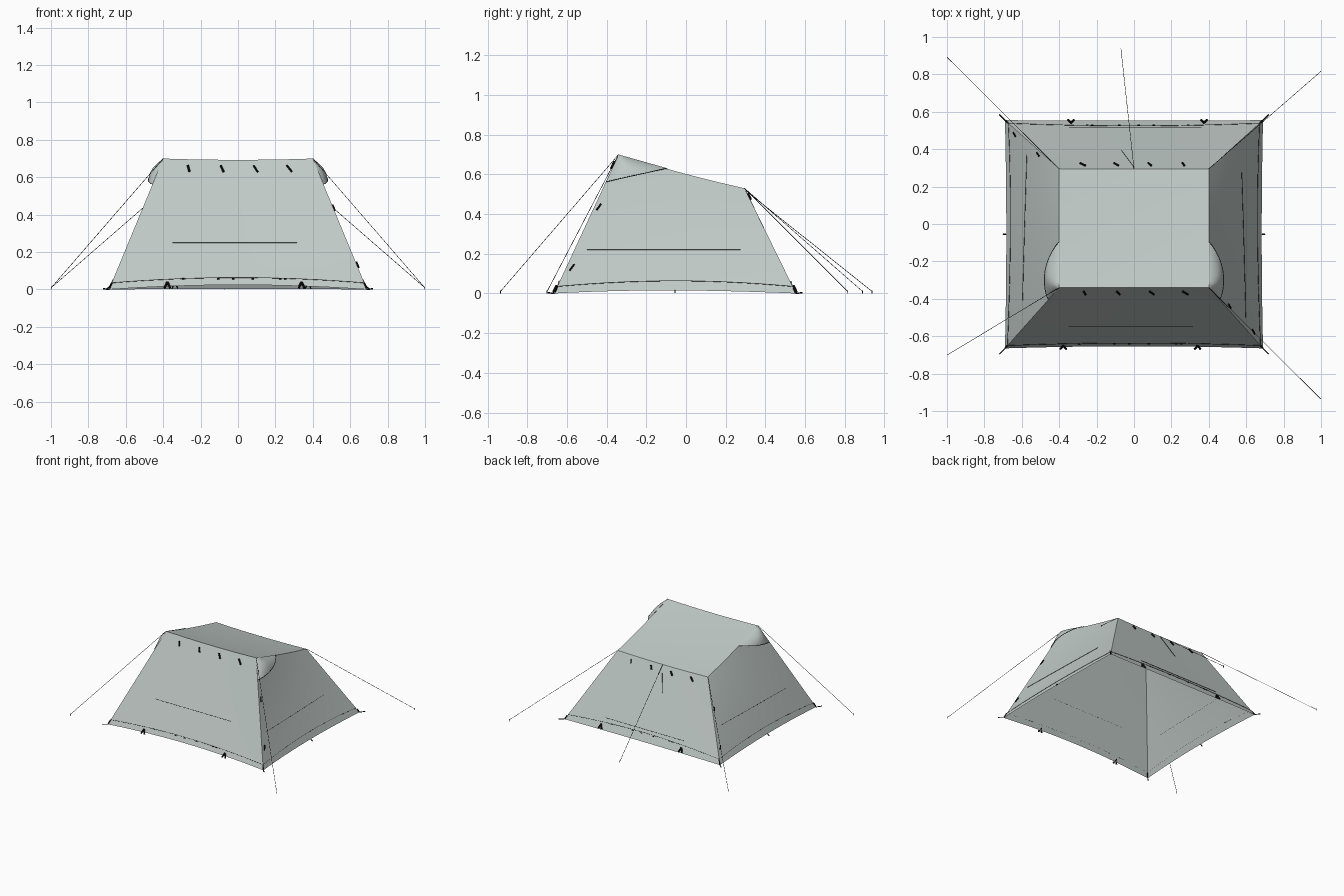
import bpy, bmesh, math
from mathutils import Vector, Matrix

if "Cube" in bpy.data.objects:
    bpy.data.objects.remove(bpy.data.objects["Cube"])


def material(name, rgb):
    m = bpy.data.materials.new(name)
    m.diffuse_color = (*rgb, 1)
    m.use_nodes = True
    m.node_tree.nodes["Principled BSDF"].inputs["Base Color"].default_value = m.diffuse_color
    return m


FABRIC = material("sage grey fabric", (0.53, 0.59, 0.57))
BLACK = material("black webbing", (0.006, 0.006, 0.006))

# Corners run counter-clockwise: front left, front right, back right, back left
BASE = [Vector(p) for p in ((-.69, -.665, 0), (.69, -.665, 0), (.69, .555, 0), (-.69, .555, 0))]
TOP = [Vector(p) for p in ((-.40, -.34, .70), (.40, -.34, .70), (.40, .295, .53), (-.40, .295, .53))]
LIFT = (0.035, 0.025, 0.006, 0.025)      # arch of each lower edge
DOWN = Vector((0, 0, -1))


def top_edge(i, u):
    return TOP[i].lerp(TOP[(i + 1) % 4], u) + DOWN * 0.007 * 4 * u * (1 - u)


def on_wall(i, u, v, off=0.0):
    """Point on wall i; u runs along it, v from hem to roof."""
    b0, b1 = BASE[i], BASE[(i + 1) % 4]
    v0 = LIFT[i] * 4 * u * (1 - u)
    n = (b1 - b0).cross(TOP[i] - b0).normalized()
    return b0.lerp(b1, u).lerp(top_edge(i, u), v0 + (1 - v0) * v) + n * off


def at_height(i, u, z, off=0.0):
    """Point on wall i at height z."""
    v0 = LIFT[i] * 4 * u * (1 - u)
    return on_wall(i, u, (z / top_edge(i, u).z - v0) / (1 - v0), off)


def finish(bm, name, mat, angle=None):
    me = bpy.data.meshes.new(name)
    bm.to_mesh(me)
    bm.free()
    me.materials.append(mat)
    ob = bpy.data.objects.new(name, me)
    bpy.context.collection.objects.link(ob)
    if angle:
        bpy.context.view_layer.objects.active = ob
        ob.select_set(True)
        bpy.ops.object.shade_smooth_by_angle(angle=math.radians(angle))
        ob.select_set(False)
    return ob


def grid(bm, nu, nv, f):
    vs = [[bm.verts.new(f(a / nu, b / nv)) for b in range(nv + 1)] for a in range(nu + 1)]
    for a in range(nu):
        for b in range(nv):
            bm.faces.new((vs[a][b], vs[a + 1][b], vs[a + 1][b + 1], vs[a][b + 1]))


def rods(name, paths, r, mat, sides=6):
    """Thin round rods along every path in a list of point lists."""
    bm = bmesh.new()
    for path in paths:
        for p, q in zip(path, path[1:]):
            p, q = Vector(p), Vector(q)
            d = q - p
            m = Matrix.Translation((p + q) / 2) @ d.to_track_quat('Z', 'Y').to_matrix().to_4x4()
            bmesh.ops.create_cone(bm, cap_ends=True, segments=sides, radius1=r, radius2=r,
                                  depth=d.length, matrix=m)
    return finish(bm, name, mat)


# Canopy: four sloping walls and a sagging roof, open underneath
bm = bmesh.new()
for i in range(4):
    grid(bm, 16, 8, lambda u, v, i=i: on_wall(i, u, v))


def roof(u, v):
    p = top_edge(0, u).lerp(top_edge(2, 1 - u), v)
    return p + DOWN * 0.007 * 4 * v * (1 - v)


grid(bm, 16, 16, roof)
bmesh.ops.remove_doubles(bm, verts=bm.verts, dist=1e-4)
finish(bm, "canopy", FABRIC, 25)

# Vent hoods bulging from the upper front of both side walls, with bound rims
for side, label in ((1, "right"), (-1, "left")):
    peak, back, front = Vector((.40, -.34, .70)), Vector((.40, -.095, .631)), Vector((.457, -.403, .563))

    def hood(t, s):
        arch = math.sin(math.pi * t) ** .75 if 0 < t < 1 else 0
        rim = back.lerp(front, t) + Vector((.047 * arch, 0, 0))
        p = peak.lerp(rim, s)
        p.x += .018 * math.sin(math.pi * s) * arch
        p.x *= side
        return p

    bm = bmesh.new()
    grid(bm, 18, 6, hood)
    bmesh.ops.remove_doubles(bm, verts=bm.verts, dist=1e-4)
    bmesh.ops.recalc_face_normals(bm, faces=bm.faces)
    if sum(f.normal.x for f in bm.faces) * side < 0:
        bmesh.ops.reverse_faces(bm, faces=bm.faces)
    finish(bm, label + "_vent_hood", FABRIC, 40)
    rods(label + "_hood_binding", [[hood(k / 18, 1) for k in range(19)]], .0018, BLACK)

# Guy lines and their ground stakes
ends = [(-1, -.70, .01), (1, -.935, .01), (1, .815, .01), (-1, .89, .01)]
ends = [Vector((e[0] * .998, e[1], e[2])) for e in ends]
back_mid, back_end = top_edge(2, .5), Vector((-.07, .938, .01))
rods("guy_lines", [[TOP[i], ends[i]] for i in range(4)] + [[back_mid, back_end]], .0014, BLACK)
rods("guy_line_tail", [[on_wall(2, .5, .97, .002), on_wall(2, .565, .63, .002)]], .0014, BLACK)
rods("guy_stakes", [[(e.x, e.y, 0), (e.x, e.y, .016)] for e in ends + [back_end]], .002, BLACK)

# Stitched seams: one low around the hem, one higher across each wall
hem = [[at_height(i, k / 16, .035 + .028 * 4 * (k / 16) * (1 - k / 16), .001)
        for k in range(17)] for i in range(4)]
rods("hem_seam", hem, .0013, BLACK, 4)
wall_seams = []
for i, (a, b, z) in enumerate(((.2, .77, .25), (.06, .82, .22), (.22, .77, .085), (.08, .86, .22))):
    wall_seams.append([at_height(i, a + (b - a) * k / 8, z, .001) for k in range(9)])
rods("wall_seams", wall_seams, .0014, BLACK, 4)

# Toggles under the front and back roof edges, and small hem tabs
toggles, tabs = [], []
for i in (0, 2):
    for x in (-.265, -.085, .095, .275):
        w0, w1 = .5 + (x - .009) / .845, .5 + (x + .009) / .845
        toggles.append([on_wall(i, w0, .95, .006), on_wall(i, w1, .90, .006)])
    for u in (.28, .42, .48, .56, .67, .69):
        tabs.append([at_height(i, u - .005, .056, .003), at_height(i, u + .005, .056, .003)])
rods("roof_toggles", toggles, .006, BLACK)
rods("hem_tabs", tabs, .0035, BLACK)

# Buckles beside two opposite corner edges
rods("corner_buckles", [[at_height(i, .022, z * s, .004), at_height(i, .03, (z + .03) * s, .004)]
                        for i, s in ((1, 1), (3, .76)) for z in (.115, .42)], .005, BLACK)

# Peg loops along the front and back hems
loops = []
for i in (0, 2):
    out = Vector((0, -1 if i == 0 else 1, 0))
    for u in (.22, .752):
        apex = at_height(i, u, .038, .005)
        along = (BASE[i + 1] - BASE[(i + 2) % 4 if i == 1 else i]).normalized()
        for s in (-1, 1):
            foot = apex + along * .015 * s + out * .016
            foot.z = .008
            loops.append([apex, foot])
rods("peg_loops", loops, .0065, BLACK)

# Corner pegs with short webbing straps, and a peg at the middle of each side
pegs = [[b, b + Vector((math.copysign(.03, b.x), math.copysign(.03, b.y), .004))] for b in BASE]
pegs += [[(s * .685, -.055, .016), (s * .70, -.055, .004)] for s in (-1, 1)]
rods("corner_and_side_pegs", pegs, .0035, BLACK)
rods("corner_straps", [[b.lerp(t, .008), b.lerp(t, .05)] for b, t in zip(BASE, TOP)], .005, BLACK)
